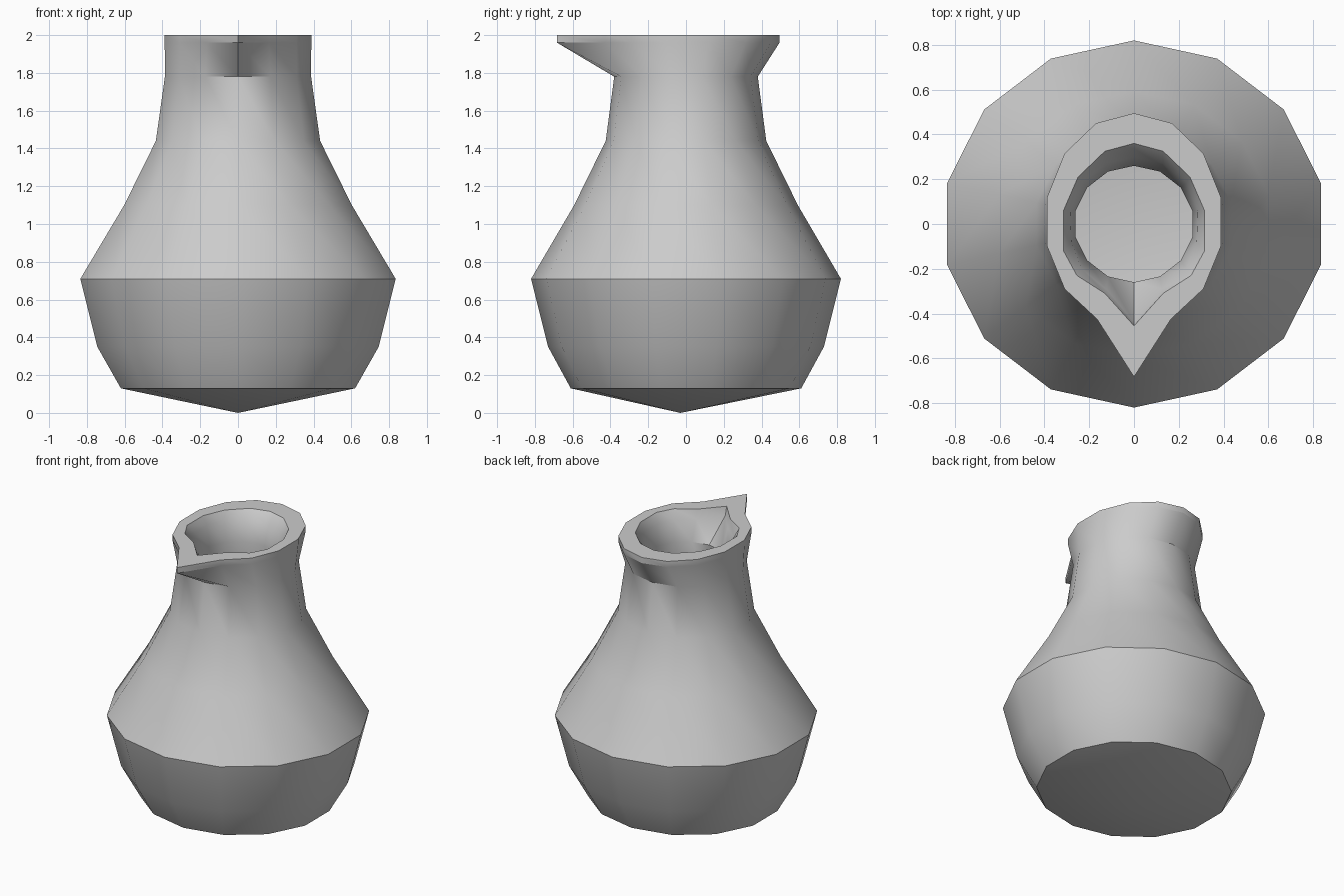
import bpy, bmesh, math

if "Cube" in bpy.data.objects:
    bpy.data.objects.remove(bpy.data.objects["Cube"])

N = 14  # sides of the pitcher


def ellipse(rx, ry, z):
    """Ring of N points starting at the back and running clockwise."""
    return [(rx * math.sin(k * math.tau / N), ry * math.cos(k * math.tau / N), z)
            for k in range(N)]


def mirrored(half, z):
    """Ring from its right half (back point to front point), mirrored in x."""
    pts = half + [(-x, y) for x, y in half[-2:0:-1]]
    return [(x, y, z) for x, y in pts]


# Rim outlines with the pointed pouring lip at the front
rim_outer = [(0, .495), (.17, .45), (.31, .315), (.388, .12),
             (.388, -.10), (.31, -.29), (.165, -.425), (0, -.683)]
rim_inner = [(0, .36), (.13, .325), (.25, .21), (.315, .06),
             (.315, -.12), (.255, -.23), (.13, -.31), (0, -.455)]
rim_step = [(0, .30), (.13, .27), (.235, .185), (.285, .06),
            (.28, -.08), (.235, -.20), (.125, -.29), (0, -.44)]

# Outer wall, rim, then inner wall down to the floor
outer = [(.636, .61, .13), (.764, .73, .35), (.856, .82, .71),
         (.618, .592, 1.1), (.446, .425, 1.44), (.397, .38, 1.78)]
inner = [(.268, .26, 1.8), (.325, .31, 1.42), (.50, .475, 1.05),
         (.73, .695, .70), (.65, .62, .39), (.55, .525, .23)]
rings = [ellipse(*p) for p in outer]
rings += [mirrored(rim_outer, 1.96), mirrored(rim_outer, 2.0),
          mirrored(rim_inner, 2.0), mirrored(rim_step, 1.94)]
rings += [ellipse(*p) for p in inner]

bm = bmesh.new()
loops = [[bm.verts.new(p) for p in ring] for ring in rings]
for a, b in zip(loops, loops[1:]):
    for i in range(N):
        j = (i + 1) % N
        bm.faces.new((a[i], a[j], b[j], b[i]))

# Shallow cones closing the base and the inside floor
for ring, z in ((loops[0], 0.0), (loops[-1], .12)):
    tip = bm.verts.new((0, -.03, z))
    for i in range(N):
        bm.faces.new((ring[i], ring[(i + 1) % N], tip))
bmesh.ops.recalc_face_normals(bm, faces=bm.faces)

mesh = bpy.data.meshes.new("pitcher")
bm.to_mesh(mesh)
bm.free()
pitcher = bpy.data.objects.new("pitcher", mesh)
bpy.context.collection.objects.link(pitcher)
bpy.context.view_layer.objects.active = pitcher
pitcher.select_set(True)
bpy.ops.object.shade_smooth_by_angle(angle=math.radians(30))
